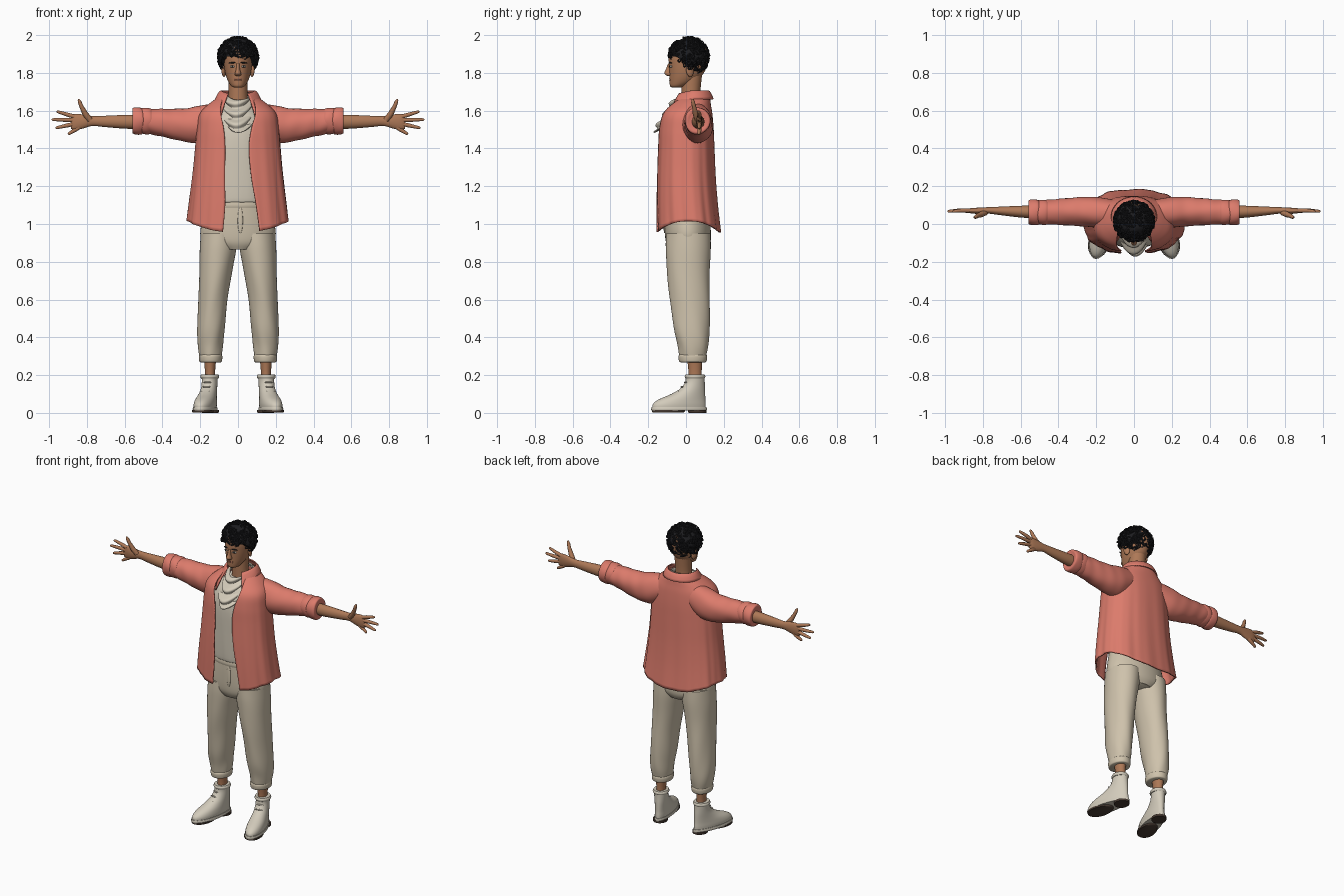
import bpy, bmesh, math, random
from math import sin, cos, pi, asin, copysign
from mathutils import Vector

if "Cube" in bpy.data.objects:
    bpy.data.objects.remove(bpy.data.objects["Cube"])
random.seed(4)


def material(name, *rgb):
    m = bpy.data.materials.new(name)
    m.use_nodes = True
    m.diffuse_color = (*rgb, 1)
    m.node_tree.nodes["Principled BSDF"].inputs["Base Color"].default_value = (*rgb, 1)
    return m


CORAL = material("coral cloth", .72, .2, .15)
PANTS = material("beige cloth", .62, .54, .41)
CREAM = material("cream cloth", .66, .6, .49)
BOOT = material("off white leather", .65, .6, .5)
SOLE = material("dark sole", .06, .04, .03)
SKIN = material("tan skin", .42, .19, .095)
LIP = material("brown lips", .3, .11, .07)
HAIR = material("black hair", .012, .012, .014)
WHITE = material("eye white", .6, .55, .48)


def finish(name, bm, mat, thick=0):
    """Turn a bmesh into a smooth object, optionally with cloth thickness."""
    bmesh.ops.recalc_face_normals(bm, faces=bm.faces)
    me = bpy.data.meshes.new(name)
    bm.to_mesh(me)
    bm.free()
    me.materials.append(mat)
    for p in me.polygons:
        p.use_smooth = True
    me.set_sharp_from_angle(angle=math.radians(50))
    ob = bpy.data.objects.new(name, me)
    bpy.context.collection.objects.link(ob)
    if thick:
        mod = ob.modifiers.new("thickness", "SOLIDIFY")
        mod.thickness, mod.offset = thick, 0
    return ob


def sheet(name, mat, f, nu, nv, wrap=True, caps=True, thick=0):
    """Grid surface from f(u, v)."""
    bm = bmesh.new()
    rows = [[bm.verts.new(f(i / nu, j / nv)) for i in range(nu + (not wrap))]
            for j in range(nv + 1)]
    for a, b in zip(rows, rows[1:]):
        for i in range(nu):
            k = (i + 1) % len(a)
            bm.faces.new((a[i], a[k], b[k], b[i]))
    if caps:
        bm.faces.new(rows[0])
        bm.faces.new(rows[-1])
    return finish(name, bm, mat, thick)


def spline(rings, s):
    """Smooth interpolation through a list of tuples, s from 0 to 1."""
    x = s * (len(rings) - 1)
    i = min(int(x), len(rings) - 2)
    t = x - i
    b, c = rings[i], rings[i + 1]
    a, d = rings[max(i - 1, 0)], rings[min(i + 2, len(rings) - 1)]
    return [q + .5 * t * (r - p + t * (2 * p - 5 * q + 4 * r - w + t * (3 * (q - r) + w - p)))
            for p, q, r, w in zip(a, b, c, d)]


def loft(name, mat, rings, axis="z", n=32, sub=4, sx=1, fold=None, **kw):
    """Oval rings (position, centre, centre, radius, radius) along an axis."""
    def f(u, v):
        t, c1, c2, r1, r2 = spline(rings, v)
        th = u * 2 * pi
        k = 1 + (fold(th, v) if fold else 0)
        p, q = c1 + k * r1 * sin(th), c2 - k * r2 * cos(th)
        return (sx * p, q, t) if axis == "z" else (sx * t, p, q)
    return sheet(name, mat, f, n, sub * (len(rings) - 1), **kw)


def ball(name, mat, loc, size, rot=(0, 0, 0)):
    bm = bmesh.new()
    bmesh.ops.create_uvsphere(bm, u_segments=20, v_segments=12, radius=1)
    ob = finish(name, bm, mat)
    ob.location, ob.scale, ob.rotation_euler = loc, size, rot
    return ob


def tube(name, mat, paths, depth=1, res=3):
    """Round tubes; each path point is (x, y, z, radius)."""
    cu = bpy.data.curves.new(name, "CURVE")
    cu.dimensions, cu.bevel_depth, cu.bevel_resolution = "3D", depth, res
    cu.use_fill_caps = True
    for path in paths:
        sp = cu.splines.new("POLY")
        sp.points.add(len(path) - 1)
        for pt, (x, y, z, r) in zip(sp.points, path):
            pt.co, pt.radius = (x, y, z, 1), r
    cu.materials.append(mat)
    ob = bpy.data.objects.new(name, cu)
    bpy.context.collection.objects.link(ob)


# Open overshirt: height, radii, centre y, opening on each side
SHIRT = [(.955, .265, .168, .012, .115, .08), (1.1, .25, .16, .004, .095, .068),
         (1.25, .235, .153, 0, .07, .07), (1.4, .222, .147, 0, .058, .068),
         (1.5, .213, .143, 0, .07, .075), (1.58, .2, .132, .004, .092, .09),
         (1.63, .155, .108, .02, .09, .09), (1.67, .1, .078, .045, .075, .075)]


def shirt(u, v):
    z, rx, ry, cy, gl, gr = spline(SHIRT, v)
    e = .85
    a0, a1 = asin((gl / rx) ** (1 / e)), asin((gr / rx) ** (1 / e))
    th = a0 + u * (2 * pi - a0 - a1)
    k = 1 + (.014 * sin(11 * th + 2 * v) + .007 * sin(23 * th)) * max(0, 1 - v * 1.3)
    s, c = sin(th), cos(th)
    z += .06 * s * s * max(0, 1 - 3 * v)
    return (k * rx * copysign(abs(s) ** e, s), cy - k * ry * copysign(abs(c) ** e, c), z)


sheet("overshirt_body", CORAL, shirt, 96, 35, wrap=False, caps=False, thick=.008)


def collar(u, v):
    th = .62 + u * (2 * pi - 1.24)
    f = max(0, cos(th)) ** 1.5
    return ((.088 + .03 * v + .06 * v * f) * sin(th),
            .04 - (.078 + .025 * v + .075 * v * f + .02 * f) * cos(th),
            1.705 - .02 * f - v * (.045 + .12 * f) + .008 * sin(pi * v))


sheet("overshirt_collar", CORAL, collar, 48, 5, wrap=False, caps=False, thick=.007)


# Undershirt with draped cowl
loft("undershirt", CREAM, [(1.115, 0, 0, .178, .118), (1.14, 0, 0, .182, .123),
     (1.3, 0, 0, .185, .128), (1.48, 0, 0, .178, .128), (1.58, 0, .01, .13, .11),
     (1.64, 0, .03, .075, .07)], n=48,
     fold=lambda th, v: .008 * sin(14 * th + 9 * v))


def cowl(u, v):
    th = u * 2 * pi
    f = (.5 + .5 * cos(th)) ** 2
    r = .01 * sin(v * 6 * pi + 1.5 * sin(th)) * (.3 + f)
    return ((.066 + .035 * v + r) * sin(th),
            .03 - (.066 + .03 * v + .075 * v * f + .03 * f + r) * cos(th),
            1.695 - .04 * f - v * (.04 + .13 * f))


sheet("undershirt_cowl", CREAM, cowl, 48, 30, caps=False, thick=.006)

# Trouser top, waistband and fly
loft("trouser_hips", PANTS, [(.865, 0, .012, .11, .1), (.9, 0, .012, .182, .117),
     (.95, 0, .01, .2, .122), (1.03, 0, .005, .187, .12), (1.09, 0, 0, .172, .115)], n=40)
loft("trouser_waistband", PANTS, [(1.085, 0, 0, .174, .117), (1.1, 0, 0, .177, .12),
     (1.125, 0, 0, .174, .117)], n=40)
fly = ball("trouser_fly", PANTS, (.012, -.114, 1.02), (.014, .006, .07))

# Limbs, built once for each side
for sx, side in ((1, "left"), (-1, "right")):
    loft(side + "_trouser_leg", PANTS,
         [(.285, .145, .037, .056, .068), (.35, .147, .037, .066, .08),
          (.45, .143, .03, .073, .095), (.6, .132, .02, .077, .105),
          (.75, .118, .012, .087, .113), (.87, .105, .012, .097, .119),
          (.95, .1, .012, .097, .118)], sx=sx, n=40, sub=6,
         fold=lambda th, v: (1 - v) * (.018 * sin(5 * th + 14 * v) + .01 * sin(24 * v + th)))
    loft(side + "_trouser_cuff", PANTS,
         [(.268, .145, .036, .054, .066), (.274, .145, .036, .06, .073),
          (.3, .145, .036, .062, .076), (.312, .145, .036, .056, .069)], sx=sx)
    loft(side + "_ankle", SKIN, [(.16, .148, .048, .028, .036),
         (.22, .148, .048, .027, .035), (.3, .148, .046, .034, .042)], sx=sx, n=20)

    # Boot: rings stack from sole to collar, toes turned out
    boot = [loft(side + "_boot_upper", BOOT,
                 [(.02, 0, -.085, .05, .145), (.045, 0, -.084, .052, .144),
                  (.07, 0, -.07, .05, .128), (.1, 0, -.035, .046, .092),
                  (.13, 0, -.01, .044, .066), (.165, 0, .002, .044, .052),
                  (.2, 0, .002, .046, .051)], n=40),
            loft(side + "_boot_collar", BOOT, [(.182, 0, .002, .045, .05),
                 (.192, 0, .002, .05, .055), (.204, 0, .002, .045, .05)], n=28),
            loft(side + "_boot_welt", BOOT, [(.012, 0, -.085, .054, .15),
                 (.02, 0, -.085, .056, .152), (.03, 0, -.085, .054, .15)], n=40),
            loft(side + "_boot_front_sole", SOLE, [(.003, 0, -.145, .05, .085),
                 (.008, 0, -.143, .052, .088), (.014, 0, -.143, .052, .088)], n=32),
            loft(side + "_boot_heel", SOLE, [(0, 0, .015, .048, .048),
                 (.007, 0, .015, .049, .049), (.014, 0, .015, .049, .049)], n=28)]
    for ob in boot:
        if "collar" not in ob.name:
            for v in ob.data.vertices:
                v.co.x *= 1 - .9 * (v.co.y + .08)
    for i in range(4):
        boot.append(ball(side + "_boot_lace", CREAM, (0, 0, 0), (.024, .005, .004)))
    a = sx * math.radians(14)
    for i, ob in enumerate(boot):
        y, z = (0, 0) if i < 5 else (-.108 + .019 * (i - 5), .09 + .024 * (i - 5))
        ob.location = (sx * .15 - y * sin(a), .046 + y * cos(a), z)
        ob.rotation_euler.z = a

    # Sleeve with rolled cuff
    loft(side + "_sleeve", CORAL,
         [(.1, .055, 1.555, .07, .085), (.19, .062, 1.53, .08, .1),
          (.28, .066, 1.523, .077, .088), (.38, .064, 1.533, .07, .076),
          (.47, .062, 1.543, .064, .066), (.54, .061, 1.546, .06, .06)],
         axis="x", sx=sx, sub=8,
         fold=lambda th, v: .025 * sin(34 * v + 2 * cos(th)) * v + .012 * sin(5 * th + 9 * v))
    for i, (x, r) in enumerate(((.475, .064), (.52, .066))):
        loft(side + "_sleeve_roll", CORAL,
             [(x - .025, .061, 1.546, r - .01, r - .01), (x - .012, .061, 1.546, r, r + .003),
              (x + .015, .061, 1.546, r + .002, r + .006), (x + .038, .061, 1.546, r - .004, r),
              (x + .036, .061, 1.546, .042, .044)], axis="x", sx=sx,
             fold=lambda th, v: .025 * sin(3 * th + 5 * v))

    # Forearm, palm and fingers
    loft(side + "_forearm_and_palm", SKIN,
         [(.44, .064, 1.542, .035, .037), (.58, .065, 1.541, .032, .037),
          (.7, .069, 1.543, .023, .03), (.77, .072, 1.545, .017, .026),
          (.815, .07, 1.543, .017, .036), (.86, .07, 1.54, .014, .043),
          (.885, .071, 1.54, .008, .035)], axis="x", sx=sx, n=24)
    fingers = {"index": (.865, 1.568, .96, 1.596), "middle": (.87, 1.55, .987, 1.553),
               "ring": (.868, 1.53, .966, 1.508), "little": (.84, 1.512, .9, 1.475)}
    for name, (x0, z0, x1, z1) in fingers.items():
        path = []
        for t, r in ((0, .011), (.3, .0115), (.6, .01), (.9, .008), (.97, .006), (1, .002)):
            path.append((sx * (x0 + t * (x1 - x0)), .07 - .012 * t * t + .008 * t,
                         z0 + t * (z1 - z0), r))
        tube(side + "_" + name + "_finger", SKIN, [path])
    tube(side + "_thumb", SKIN, [[(sx * .785, .062, 1.552, .016), (sx * .81, .05, 1.585, .015),
         (sx * .828, .043, 1.62, .011), (sx * .838, .037, 1.645, .01),
         (sx * .843, .035, 1.658, .006), (sx * .844, .035, 1.662, .002)]])

    # Face features
    ball(side + "_ear", SKIN, (sx * .075, .02, 1.81), (.011, .02, .032), (.2, 0, sx * .35))
    ball(side + "_eye", WHITE, (sx * .03, -.08, 1.834), (.014, .007, .006), (0, 0, sx * .35))
    ball(side + "_iris", HAIR, (sx * .03, -.084, 1.834), (.006, .005, .006))
    ball(side + "_brow", HAIR, (sx * .032, -.083, 1.853), (.02, .006, .004),
         (0, sx * .1, sx * .35))

# Head and neck
loft("neck", SKIN, [(1.6, 0, .03, .06, .055), (1.68, 0, .025, .05, .05),
     (1.79, 0, .03, .052, .055)], n=28)
loft("head", SKIN, [(1.722, 0, -.05, .018, .022), (1.73, 0, -.042, .035, .042),
     (1.755, 0, -.018, .052, .069), (1.79, 0, 0, .065, .088), (1.835, 0, .01, .073, .1),
     (1.89, 0, .014, .075, .104), (1.94, 0, .015, .062, .085), (1.97, 0, .015, .03, .04)], n=40)
loft("nose", SKIN, [(1.784, 0, -.089, .01, .009), (1.79, 0, -.092, .017, .017),
     (1.8, 0, -.094, .016, .021), (1.82, 0, -.09, .01, .016), (1.85, 0, -.085, .008, .01)], n=20)
for name, z, h in (("upper_lip", 1.769, .004), ("lower_lip", 1.762, .005)):
    ball(name, LIP, (0, -.08, z), (.022, .009, h))


# Curly hair: a cap trimmed at the hairline, covered with small curls
def hairline(y):
    return 1.888 - .125 * min(1, max(0, (y + .05) / .14))


CENTRE, RADII = Vector((0, .014, 1.885)), Vector((.102, .102, .1))


def cap(u, v):
    d = Vector((sin(pi * v) * sin(2 * pi * u), sin(pi * v) * cos(2 * pi * u), cos(pi * v)))
    lump = 1 + .03 * sin(9 * d.x + 14 * d.z) * sin(13 * d.y)
    p = CENTRE + lump * RADII * d * (1.0 if d.z > -.2 else 1 - .25 * (-d.z - .2))
    p.z = max(p.z, hairline(p.y))
    return p


sheet("hair_cap", HAIR, lambda u, v: cap(u, .01 + .98 * v), 40, 24)
curls = []
while len(curls) < 330:
    d = Vector([random.gauss(0, 1) for _ in range(3)]).normalized()
    p = CENTRE + RADII * d
    if p.z < hairline(p.y) - .008:
        continue
    side = d.orthogonal().normalized()
    other = d.cross(side)
    mix = random.uniform(0, pi)
    a = side * cos(mix) + other * sin(mix)
    b = d * .6 + d.cross(a) * .8
    r = random.uniform(.007, .014)
    curls.append([(*(p + r * (cos(t * .8) * a + sin(t * .8) * b) + d * .0006 * t),
                   .0045 - .0003 * t) for t in range(9)])
tube("hair_curls", HAIR, curls, res=1)
